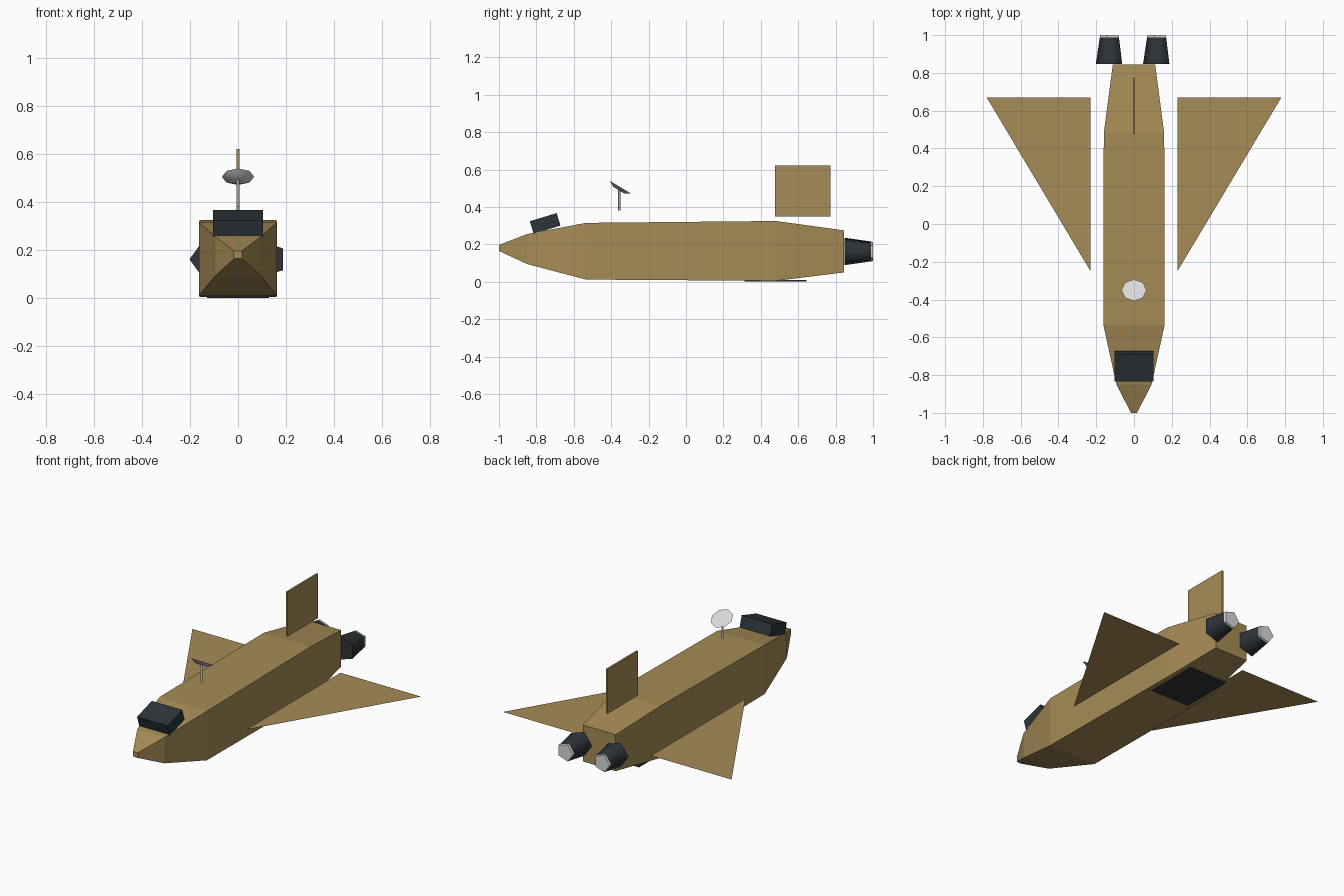
import bpy, bmesh
from math import radians
from mathutils import Matrix, Vector

old = bpy.data.objects.get("Cube")
if old:
    bpy.data.objects.remove(old, do_unlink=True)


def material(name, rgb):
    m = bpy.data.materials.new(name)
    m.use_nodes = True
    m.diffuse_color = (*rgb, 1)
    bsdf = m.node_tree.nodes["Principled BSDF"]
    bsdf.inputs["Base Color"].default_value = (*rgb, 1)
    bsdf.inputs["Roughness"].default_value = 0.8
    return m


TAN = material("tan hull", (0.38, 0.26, 0.092))
DARK = material("dark slate", (0.026, 0.034, 0.041))
LIGHT = material("light grey", (0.69, 0.69, 0.70))


def finish(bm, name, mat, matrix=Matrix(), smooth=None):
    """Turn a bmesh into a named object with one colour."""
    bm.transform(matrix)
    bmesh.ops.recalc_face_normals(bm, faces=bm.faces)
    mesh = bpy.data.meshes.new(name)
    bm.to_mesh(mesh)
    bm.free()
    mesh.materials.append(mat)
    ob = bpy.data.objects.new(name, mesh)
    bpy.context.collection.objects.link(ob)
    if smooth:
        bpy.ops.object.select_all(action='DESELECT')
        ob.select_set(True)
        bpy.context.view_layer.objects.active = ob
        bpy.ops.object.shade_smooth_by_angle(angle=radians(smooth))
    return ob


def box(name, mat, centre, size, tilt=0):
    bm = bmesh.new()
    bmesh.ops.create_cube(bm, size=1)
    place = Matrix.Translation(centre) @ Matrix.Rotation(radians(tilt), 4, 'X')
    return finish(bm, name, mat, place @ Matrix.Diagonal((*size, 1)))


def cone(name, mat, sides, r1, r2, depth, matrix, smooth=None):
    bm = bmesh.new()
    bmesh.ops.create_cone(bm, cap_ends=True, segments=sides,
                          radius1=r1, radius2=r2, depth=depth)
    # put a corner exactly on +x
    first = max((v.co for v in bm.verts), key=lambda c: c.x)
    turn = Matrix.Rotation(-Vector((first.x, first.y)).angle_signed(Vector((1, 0))) * -1, 4, 'Z')
    if abs(first.y) < 1e-5:
        turn = Matrix()
    return finish(bm, name, mat, matrix @ turn, smooth)


# Fuselage: square sections (y, half width, bottom, top) joined end to end
sections = [(-1, 0.016, 0.165, 0.197), (-0.85, 0.093, 0.095, 0.255),
            (-0.535, 0.162, 0.012, 0.315), (0.48, 0.16, 0.005, 0.325),
            (0.845, 0.112, 0.05, 0.275)]
bm = bmesh.new()
rings = [[bm.verts.new(p) for p in ((-w, y, lo), (w, y, lo), (w, y, hi), (-w, y, hi))]
         for y, w, lo, hi in sections]
for a, b in zip(rings, rings[1:]):
    for i in range(4):
        j = (i + 1) % 4
        bm.faces.new((a[i], a[j], b[j], b[i]))
bm.faces.new(rings[0])
bm.faces.new(rings[-1])
finish(bm, "fuselage", TAN)

# Wings: flat sheets set off from the hull
for side, label in ((1, "left"), (-1, "right")):
    bm = bmesh.new()
    corners = [(0.23, -0.25), (0.78, 0.67), (0.23, 0.67)]
    bm.faces.new([bm.verts.new((side * x, y, 0.11)) for x, y in corners])
    wing = finish(bm, label + "_wing", TAN)
    if wing.data.polygons[0].normal.z < 0:
        wing.data.flip_normals()

# Tail fin, canopy and belly hatch
box("tail_fin", TAN, (0, 0.624, 0.485), (0.012, 0.297, 0.274))
box("canopy", DARK, (0, -0.753, 0.312), (0.208, 0.15, 0.07), tilt=17)
box("belly_hatch", DARK, (0, 0.478, 0.005), (0.26, 0.33, 0.009))

# Engines: five-sided tapered nozzles with a pale end plate
along_y = Matrix.Rotation(radians(-90), 4, 'X')
for side, label in ((1, "left"), (-1, "right")):
    x = side * 0.125
    cone(label + "_nozzle", DARK, 5, 0.077, 0.056, 0.14,
         Matrix.Translation((x, 0.918, 0.162)) @ along_y, smooth=78)
    cone(label + "_nozzle_end", LIGHT, 5, 0.056, 0.054, 0.012,
         Matrix.Translation((x, 0.994, 0.162)) @ along_y)

# Antenna: thin mast and a shallow eight-sided dish leaning back
cone("antenna_mast", LIGHT, 8, 0.006, 0.006, 0.11,
     Matrix.Translation((0, -0.357, 0.437)), smooth=60)
dish_tilt = Matrix.Rotation(radians(-31), 4, 'X')
cone("antenna_dish", LIGHT, 8, 0.034, 0.067, 0.018,
     Matrix.Translation((0, -0.355, 0.498)) @ dish_tilt, smooth=70)
